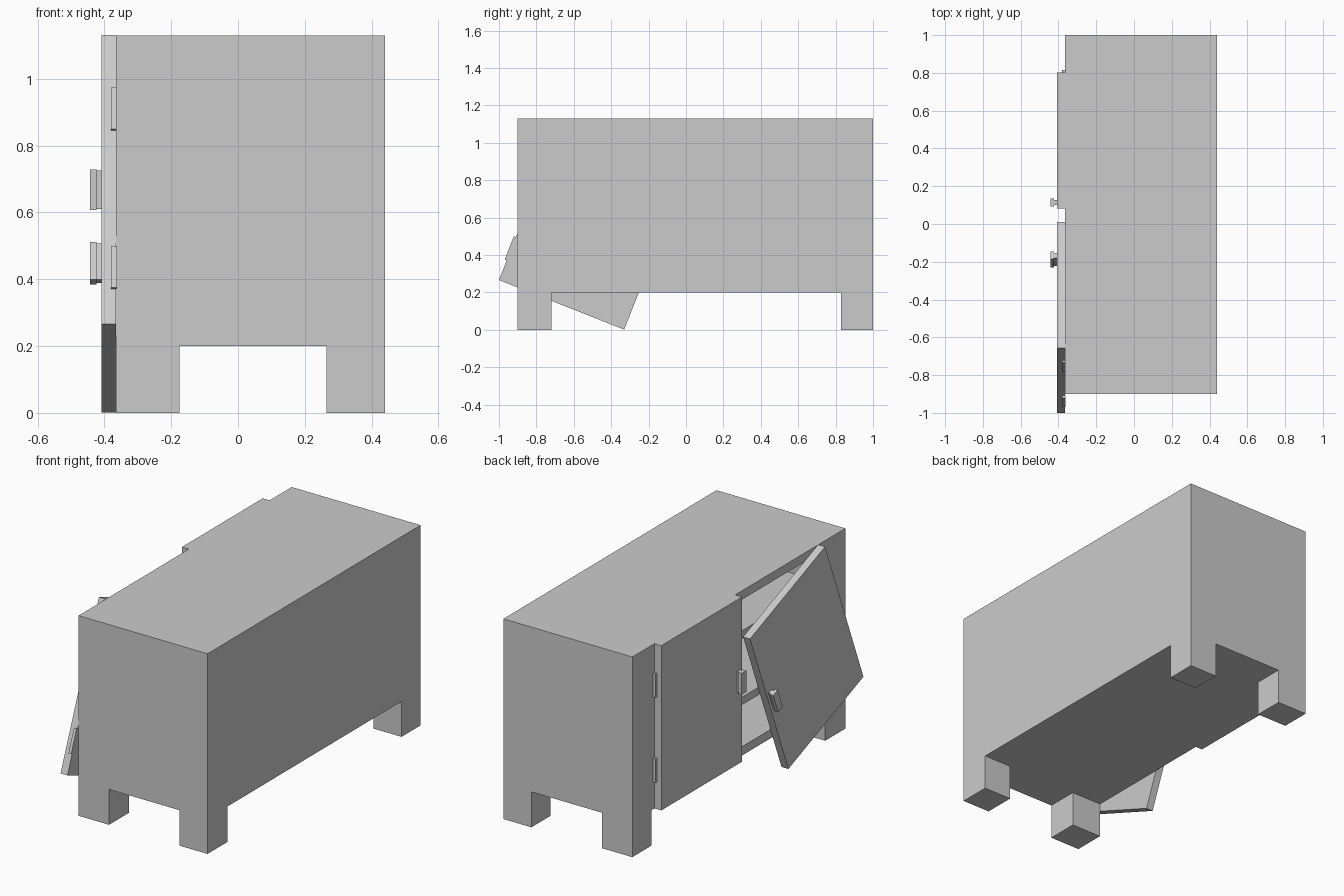
import bpy, bmesh, math
from mathutils import Matrix, Vector

if "Cube" in bpy.data.objects:
    bpy.data.objects.remove(bpy.data.objects["Cube"])


def boxes(name, specs, mat=Matrix.Identity(4)):
    """One object made of boxes given as (x0, x1, y0, y1, z0, z1)."""
    bm = bmesh.new()
    for x0, x1, y0, y1, z0, z1 in specs:
        m = (Matrix.Translation(((x0 + x1) / 2, (y0 + y1) / 2, (z0 + z1) / 2))
             @ Matrix.Diagonal((x1 - x0, y1 - y0, z1 - z0, 1)))
        bmesh.ops.create_cube(bm, size=1, matrix=mat @ m)
    bmesh.ops.recalc_face_normals(bm, faces=bm.faces)
    me = bpy.data.meshes.new(name)
    bm.to_mesh(me)
    bm.free()
    ob = bpy.data.objects.new(name, me)
    bpy.context.collection.objects.link(ob)
    return ob


X0, X1, Y0, Y1, Z0, Z1 = -0.365, 0.44, -0.9, 1.0, 0.2, 1.13

# Carcass, hollowed out from the door side
carcass = boxes("carcass", [(X0, X1, Y0, Y1, Z0, Z1)])
cutter = boxes("interior_cutter", [(X0 - 0.1, X1 - 0.05, -0.7, 0.8, Z0 + 0.05, Z1 - 0.05)])
cutter.hide_render = True
cutter.display_type = 'WIRE'
mod = carcass.modifiers.new("hollow", 'BOOLEAN')
mod.operation = 'DIFFERENCE'
mod.solver = 'EXACT'
mod.object = cutter

# Shelves
for i, z in enumerate((0.505, 0.88)):
    boxes(f"shelf_{i + 1}", [(X0 + 0.003, X1 - 0.05, -0.7, 0.8, z - 0.022, z + 0.022)])

# Feet
for side, (xa, xb) in (("left", (X0, -0.175)), ("right", (0.265, X1))):
    for end, (ya, yb) in (("front", (Y0, -0.72)), ("back", (0.83, Y1))):
        boxes(f"{end}_{side}_foot", [(xa, xb, ya, yb, 0, Z0)])


# Door in local space: hinge edge at y = 0, bottom at z = 0
def door(name, mat, hinge_z):
    w, h = 0.72, 0.93
    boxes(name, [(-0.408, X0, 0, w, 0, h)], mat)
    boxes(name + "_handle", [(-0.443, -0.424, w - 0.053, w - 0.01, 0.408, 0.528),
                             (-0.424, -0.408, w - 0.045, w - 0.018, 0.41, 0.526)], mat)
    for i, z in enumerate(hinge_z):
        boxes(f"{name}_hinge_{i + 1}", [(-0.38, -0.363, -0.012, 0.002, z - 0.067, z + 0.067)], mat)


door("closed_door", Matrix.Translation((0, 0.803, Z0)) @ Matrix.Diagonal((1, -1, 1, 1)),
     (0.22, 0.70))
door("fallen_door", Matrix.Translation((0, -1.0, 0.266)) @ Matrix.Rotation(math.radians(-21.6), 4, 'X'),
     (0.18, 0.69))
